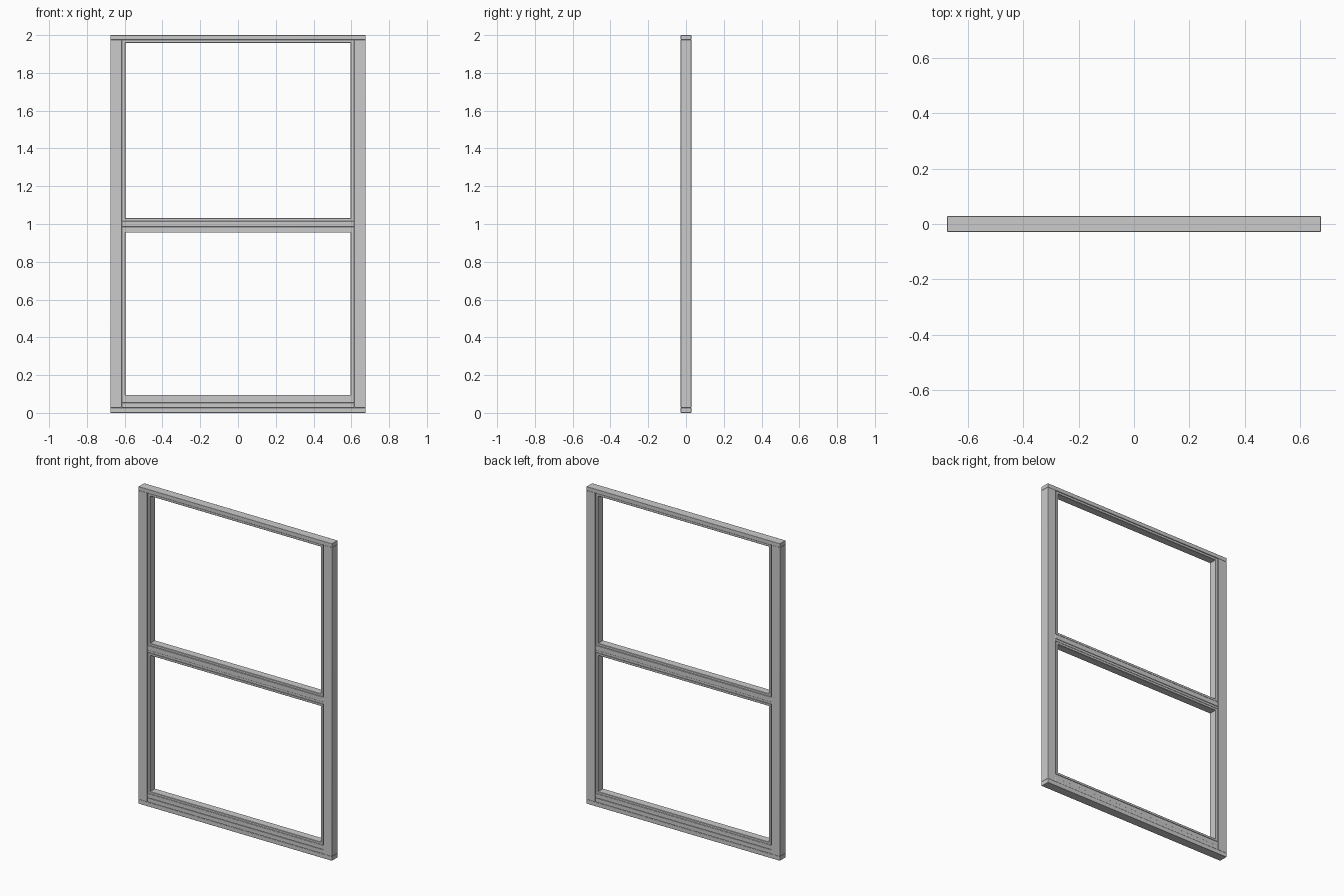
import bpy, bmesh, math

if "Cube" in bpy.data.objects:
    bpy.data.objects.remove(bpy.data.objects["Cube"])

D = 0.028      # half depth of the outer frame
W = 0.675      # half width of the window
IN = 0.615     # inner face of the jambs


def finish(name, bm, bevel=0.0):
    bmesh.ops.recalc_face_normals(bm, faces=bm.faces[:])
    me = bpy.data.meshes.new(name)
    bm.to_mesh(me)
    bm.free()
    ob = bpy.data.objects.new(name, me)
    bpy.context.collection.objects.link(ob)
    if bevel:
        m = ob.modifiers.new("soft_edge", 'BEVEL')
        m.width = bevel
        m.segments = 2
    bpy.ops.object.select_all(action='DESELECT')
    ob.select_set(True)
    bpy.context.view_layer.objects.active = ob
    bpy.ops.object.shade_smooth_by_angle(angle=math.radians(35))
    return ob


def bar(name, x0, x1, z0, z1, d):
    bm = bmesh.new()
    bmesh.ops.create_cube(bm, size=1)
    for v in bm.verts:
        v.co = ((x0 + x1) / 2 + v.co.x * (x1 - x0), v.co.y * 2 * d,
                (z0 + z1) / 2 + v.co.z * (z1 - z0))
    return finish(name, bm, 0.0015)


def mitred_ring(name, hx, z0, z1, profile):
    """Sweep a closed (inset, y) profile round a rectangle."""
    bm = bmesh.new()
    loops = []
    for i, y in profile:
        x, a, b = hx - i, z0 + i, z1 - i
        loops.append([bm.verts.new(p) for p in
                      ((-x, y, a), (x, y, a), (x, y, b), (-x, y, b))])
    for k in range(len(loops)):
        p, q = loops[k], loops[(k + 1) % len(loops)]
        for j in range(4):
            n = (j + 1) % 4
            bm.faces.new((p[j], p[n], q[n], q[j]))
    return finish(name, bm)


# outer frame
bar("head", -W, W, 1.975, 2.0, D)
bar("sill", -W, W, 0.0, 0.027, D)
for side, s in (("left", -1), ("right", 1)):
    a, b = sorted((s * W, s * IN))
    bar(side + "_jamb", a, b, 0.027, 1.975, D)

# sash rails
bar("bottom_rail_lower", -IN, IN, 0.027, 0.053, 0.027)
bar("bottom_rail_upper", -IN, IN, 0.053, 0.08, 0.025)
bar("meeting_rail_upper", -IN, IN, 0.985, 1.015, 0.027)
bar("meeting_rail_lower", -IN, IN, 0.97, 0.985, 0.025)

# stepped sash beads around both openings
half = [(0.0, 0.020), (0.006, 0.020), (0.006, 0.025), (0.018, 0.025), (0.02, 0.023)]
profile = [(i, -y) for i, y in half] + [(i, y) for i, y in reversed(half)]
mitred_ring("upper_sash_bead", IN, 1.011, 1.979, profile)
mitred_ring("lower_sash_bead", IN, 0.076, 0.974, profile)
